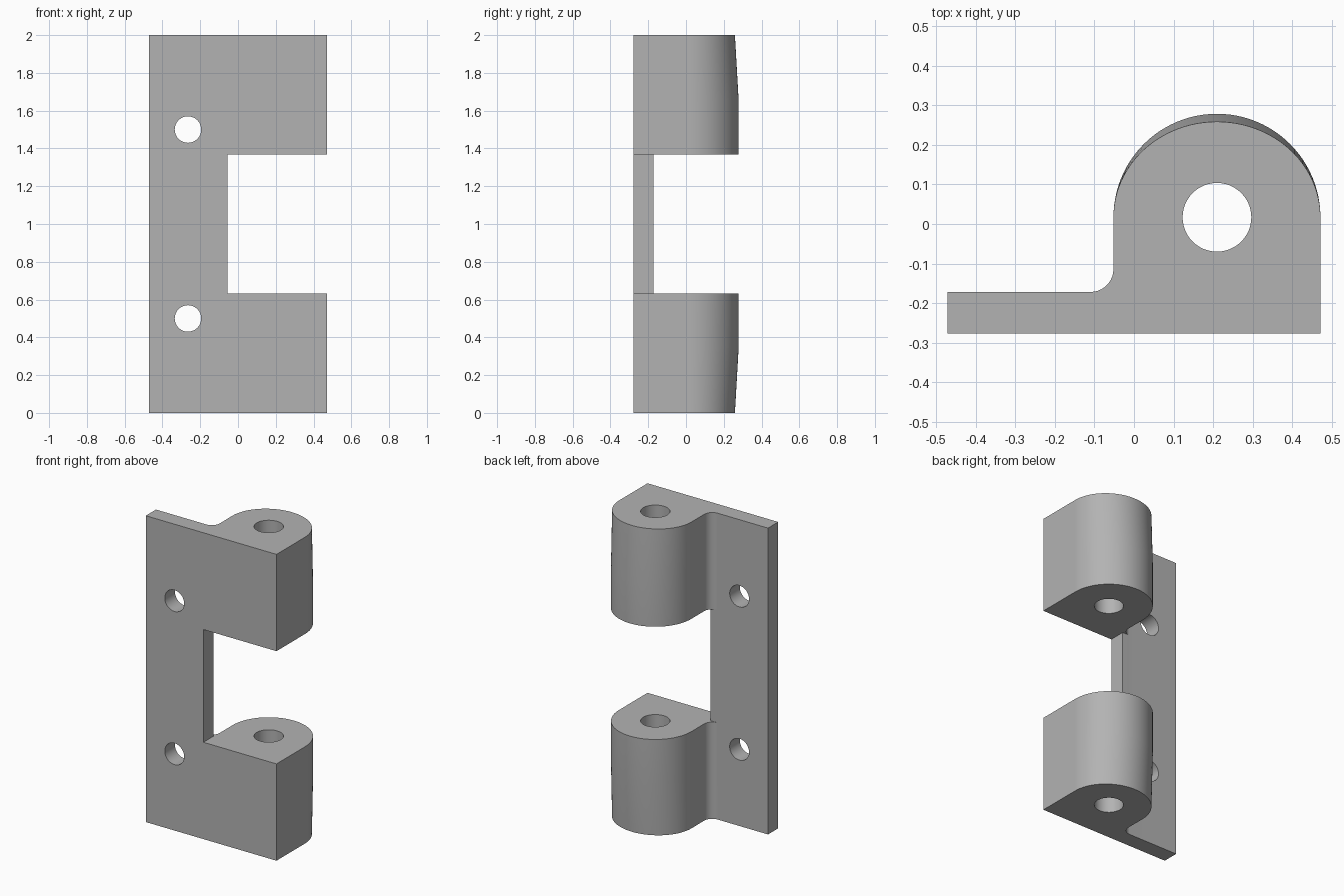
import bpy, bmesh, math
from mathutils import Matrix

cube = bpy.data.objects.get("Cube")
if cube:
    bpy.data.objects.remove(cube, do_unlink=True)

grey = bpy.data.materials.new("plain grey")
grey.use_nodes = True
grey.diffuse_color = (0.45, 0.45, 0.45, 1)
grey.node_tree.nodes["Principled BSDF"].inputs["Base Color"].default_value = grey.diffuse_color

LEFT, FRONT, PLATE_BACK = 0.472, -0.277, -0.172
PIN_X, PIN_Y, RADIUS, FILLET = 0.21, 0.017, 0.262, 0.058
GAP_LOW, GAP_HIGH = 0.632, 1.368


def arc(cx, cy, rx, ry, start, end, steps):
    angles = [math.radians(start + (end - start) * i / steps) for i in range(steps + 1)]
    return [(cx + rx * math.cos(a), cy + ry * math.sin(a)) for a in angles]


def section(depth):
    """Plan outline of plate, fillet and rounded knuckle with the given back depth."""
    side = PIN_X - RADIUS
    return ([(-LEFT, FRONT), (LEFT, FRONT)]
            + arc(PIN_X, PIN_Y, RADIUS, depth, 0, 180, 48)
            + arc(side - FILLET, PLATE_BACK + FILLET, FILLET, FILLET, 0, -90, 10)
            + [(-LEFT, PLATE_BACK)])


def make_object(name, bm):
    bmesh.ops.recalc_face_normals(bm, faces=bm.faces)
    mesh = bpy.data.meshes.new(name)
    bm.to_mesh(mesh)
    bm.free()
    mesh.materials.append(grey)
    obj = bpy.data.objects.new(name, mesh)
    bpy.context.collection.objects.link(obj)
    return obj


def box(name, low, high):
    bm = bmesh.new()
    bmesh.ops.create_cube(bm, size=1)
    for v in bm.verts:
        v.co = [h if c > 0 else l for c, l, h in zip(v.co, low, high)]
    return make_object(name, bm)


def cylinder(name, centre, radius, length, turn=0):
    bm = bmesh.new()
    matrix = Matrix.Translation(centre) @ Matrix.Rotation(turn, 4, "X")
    bmesh.ops.create_cone(bm, cap_ends=True, segments=48, radius1=radius,
                          radius2=radius, depth=length, matrix=matrix)
    return make_object(name, bm)


# Bracket body: lofted outline, the knuckle backs easing in towards both ends
bm = bmesh.new()
rings = []
for z, depth in ((0, 0.242), (0.35, RADIUS), (1.65, RADIUS), (2, 0.242)):
    rings.append([bm.verts.new((x, y, z)) for x, y in section(depth)])
for low, high in zip(rings, rings[1:]):
    for i in range(len(low)):
        j = (i + 1) % len(low)
        bm.faces.new((low[i], low[j], high[j], high[i]))
bm.faces.new(rings[0])
bm.faces.new(rings[-1])
bracket = make_object("hinge_bracket", bm)

# Cutters: gap between knuckles, fillet trim, pin bore, screw holes
cutters = [
    box("gap_cutter", (-0.056, -1, GAP_LOW), (1, 1, GAP_HIGH)),
    box("fillet_cutter", (-0.2, PLATE_BACK + 0.0005, GAP_LOW), (0.5, 1, GAP_HIGH)),
    cylinder("pin_cutter", (PIN_X, PIN_Y, 1), 0.087, 3),
]
for z in (0.5, 1.5):
    cutters.append(cylinder("screw_cutter", (-0.265, -0.22, z), 0.07, 0.5, math.pi / 2))

bpy.ops.object.select_all(action="DESELECT")
bpy.context.view_layer.objects.active = bracket
bracket.select_set(True)
for cutter in cutters:
    cutter.hide_render = True
    cut = bracket.modifiers.new("cut", "BOOLEAN")
    cut.operation, cut.solver, cut.object = "DIFFERENCE", "EXACT", cutter
    bpy.ops.object.modifier_apply(modifier=cut.name)
    bpy.data.objects.remove(cutter, do_unlink=True)

# Smooth rounded walls, crisp edges
bpy.ops.object.shade_smooth_by_angle(angle=math.radians(30))
weighted = bracket.modifiers.new("weighted normals", "WEIGHTED_NORMAL")
weighted.keep_sharp = True
